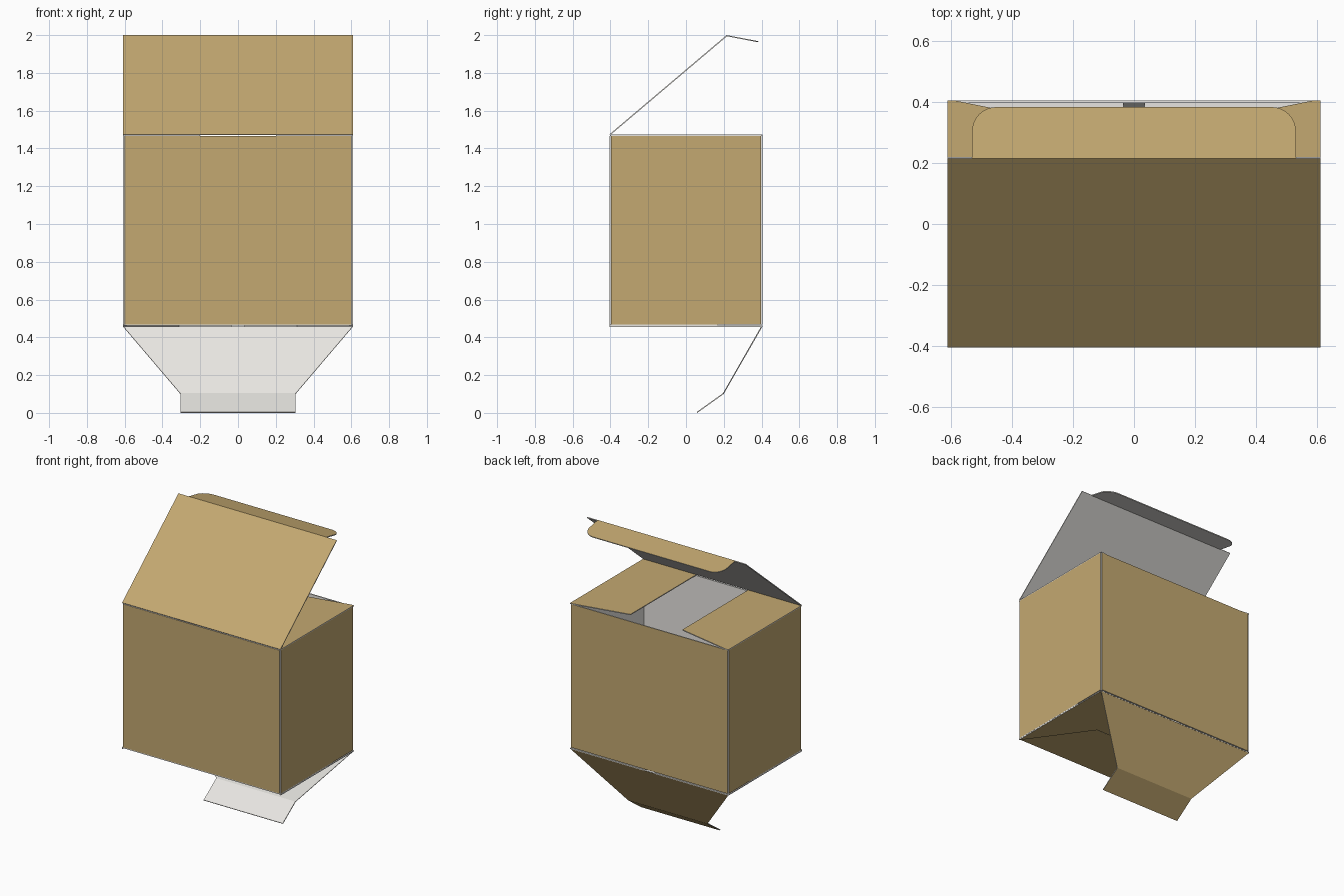
import bpy, bmesh, math
from mathutils import Vector

if "Cube" in bpy.data.objects:
    bpy.data.objects.remove(bpy.data.objects["Cube"])


def material(name, rgb):
    m = bpy.data.materials.new(name)
    m.diffuse_color = (*rgb, 1)
    m.use_nodes = True
    m.node_tree.nodes["Principled BSDF"].inputs["Base Color"].default_value = m.diffuse_color
    return m


KRAFT = material("kraft_brown", (0.55, 0.395, 0.165))
WHITE = material("board_white", (0.84, 0.825, 0.79))
HX, HY = 0.61, 0.405       # half width and half depth of the carton
Z0, Z1 = 0.468, 1.467      # wall bottom and top
T = 0.006                  # board thickness


def sheet(name, points, outward, t=T):
    """Card panel: brown printed outer face, white edges and inner face."""
    bm = bmesh.new()
    outer = bm.faces.new([bm.verts.new(p) for p in points])
    outer.normal_update()
    if outer.normal.dot(Vector(outward)) < 0:
        outer.normal_flip()
    n = outer.normal.copy()
    vs = list(outer.verts)
    inner = [bm.verts.new(v.co - n * t) for v in vs]
    bm.faces.new(inner[::-1]).material_index = 1
    for i in range(len(vs)):
        j = (i + 1) % len(vs)
        bm.faces.new((vs[j], vs[i], inner[i], inner[j])).material_index = 1
    bm.normal_update()
    me = bpy.data.meshes.new(name)
    bm.to_mesh(me)
    bm.free()
    me.materials.append(KRAFT)
    me.materials.append(WHITE)
    ob = bpy.data.objects.new(name, me)
    bpy.context.collection.objects.link(ob)
    return ob


def strip(w0, w1, a, b):
    """Symmetric trapezoid from (y, z) = a at half width w0 to b at w1."""
    return [(-w0, *a), (w0, *a), (w1, *b), (-w1, *b)]


# Four walls, short of the corners so the white board edges show
G = 0.008
for name, s in (("front_wall", -1), ("back_wall", 1)):
    sheet(name, strip(HX - G, HX - G, (s * HY, Z0), (s * HY, Z1)), (0, s, 0), G)
for name, s in (("left_wall", -1), ("right_wall", 1)):
    y = HY - G
    sheet(name, [(s * HX, -y, Z0), (s * HX, y, Z0), (s * HX, y, Z1), (s * HX, -y, Z1)],
          (s, 0, 0), G)

# Dust flaps on top and side flaps on the bottom, folded flat
for side, s in (("left", -1), ("right", 1)):
    z = Z1 + T
    sheet(side + "_dust_flap", [(s * HX, -0.402, z), (s * HX, HY, z), (s * 0.59, HY, z),
                                (s * 0.2, 0.326, z), (s * 0.2, -0.402, z)], (0, 0, 1))
    z = 0.456
    sheet(side + "_bottom_flap", [(s * HX, -HY, z), (s * 0.312, 0.01, z), (s * 0.035, 0.01, z),
                                  (s * 0.035, HY, z), (s * HX, HY, z)], (0, 0, -1))

# Front bottom flap with a slot for the locking tab
z = 0.463
sheet("front_bottom_flap", [(-HX, -HY, z), (HX, -HY, z), (HX, 0.17, z), (0.31, 0.17, z),
                            (0.31, 0.0, z), (-0.31, 0.0, z), (-0.31, 0.17, z), (-HX, 0.17, z)],
      (0, 0, -1))

# Back bottom flap hanging open, with its locking tab
hinge, fold, tip = (HY, 0.458), (0.2, 0.1), (0.06, 0.0)
sheet("back_bottom_flap", strip(HX, 0.305, hinge, fold), (0, 1, -0.5))
sheet("locking_tab", strip(0.305, 0.305, fold, tip), (0, 0.5, -1))

# Open lid, hinged on the front wall
hinge, fold, tip = (-HY, 1.475), (0.215, 2.0), (0.383, 1.968)
sheet("lid", strip(HX, HX, hinge, fold), (0, -1, 1))

# Tuck flap with rounded corners
a, b = Vector((0, *fold)), Vector((0, *tip))
length, along = (b - a).length, (b - a).normalized()
W, R = 0.53, 0.08
arc = [(W - R + R * math.cos(t), length - R + R * math.sin(t))
       for t in (math.pi / 2 * i / 8 for i in range(9))]
outline = [(W, 0)] + arc
outline += [(-x, d) for x, d in reversed(outline)]
sheet("tuck_flap", [a + along * d + Vector((x, 0, 0)) for x, d in outline], (0, 0, 1))
